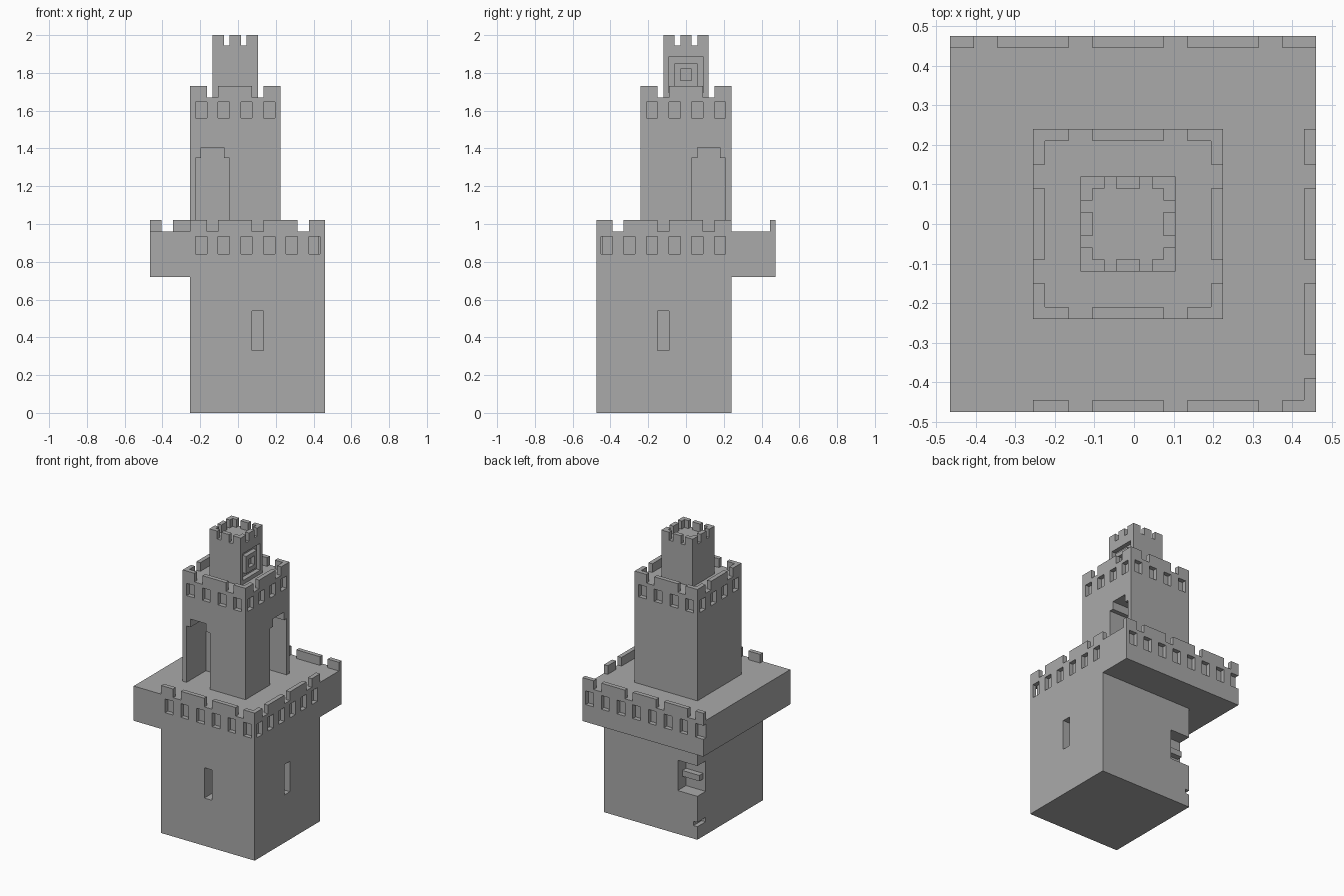
import bpy
import bmesh

cube = bpy.data.objects.get("Cube")
if cube:
    bpy.data.objects.remove(cube, do_unlink=True)

OFFSET = -0.015   # the towers sit slightly off the middle in x
GAP = 0.03        # wall thickness and window depth

stone = bpy.data.materials.new("grey_stone")
stone.use_nodes = True
stone.diffuse_color = (0.4, 0.4, 0.4, 1)
stone.node_tree.nodes["Principled BSDF"].inputs["Base Color"].default_value = (0.4, 0.4, 0.4, 1)


def boxes(name, spans):
    """One object from boxes, each given as three (low, high) spans."""
    bm = bmesh.new()
    for xs, ys, zs in spans:
        made = bmesh.ops.create_cube(bm, size=1)
        for v in made["verts"]:
            v.co = [lo + (c + 0.5) * (hi - lo) for c, (lo, hi) in zip(v.co, (xs, ys, zs))]
            v.co.x += OFFSET
    mesh = bpy.data.meshes.new(name)
    bm.to_mesh(mesh)
    bm.free()
    mesh.materials.append(stone)
    obj = bpy.data.objects.new(name, mesh)
    bpy.context.scene.collection.objects.link(obj)
    return obj


def carve(target, name, spans):
    cutter = boxes(name, spans)
    cutter.hide_render = True
    cutter.hide_viewport = True
    mod = target.modifiers.new(name, "BOOLEAN")
    mod.operation = "DIFFERENCE"
    mod.solver = "EXACT"
    mod.use_self = True
    mod.object = cutter


def along_x(xs, face, depth, zs):
    """Boxes along a wall facing y; depth is signed into the wall."""
    return [(x, sorted((face, face + depth)), zs) for x in xs]


def along_y(ys, face, depth, zs):
    return [(sorted((face, face + depth)), y, zs) for y in ys]


def openings(first, count):
    return [(first + 0.12 * i, first + 0.12 * i + 0.06) for i in range(count)]


def cut_x(xs, face, depth, zs):
    """Cutters that also poke out of the wall."""
    out = -0.05 if depth > 0 else 0.05
    return along_x(xs, face + out, depth - out, zs)


def cut_y(ys, face, depth, zs):
    out = -0.05 if depth > 0 else 0.05
    return along_y(ys, face + out, depth - out, zs)


EDGE, LEFT, KEEP = 0.475, -0.45, 0.24

# Lower keep with arrow slits and the broken back corner
lower_keep = boxes("lower_keep", [((-KEEP, EDGE), (-EDGE, KEEP), (0, 0.72))])
slit_z = (0.33, 0.54)
carve(lower_keep, "arrow_slit_cutter",
      cut_x([(0.09, 0.15)], -EDGE, 0.1, slit_z) + cut_y([(-0.15, -0.09)], EDGE, -0.1, slit_z))
carve(lower_keep, "corner_gap_cutter", [
    ((-0.3, -0.09), (0.15, 0.3), (0.3, 0.51)),
    ((-0.3, -0.21), (0.15, 0.3), (0.09, 0.12))])
boxes("corner_ledge", [((-0.22, -0.09), (0.15, 0.19), (0.38, 0.42))])

# Overhanging platform with a window band on three sides
platform = boxes("platform", [((LEFT, EDGE), (-EDGE, EDGE), (0.72, 0.96))])
band = (0.84, 0.935)
carve(platform, "platform_window_cutter",
      cut_x(openings(-0.21, 6), -EDGE, GAP, band)
      + cut_x(openings(-0.45, 8), EDGE, -GAP, band)
      + cut_y(openings(-0.45, 6), EDGE, -GAP, band))

# Platform battlements
top = (0.96, 1.02)
run = [(-0.09, 0.09), (0.15, 0.33), (0.39, EDGE)]
boxes("front_battlements", along_x([(-KEEP, -0.15)] + run, -EDGE, GAP, top))
boxes("back_battlements", along_x([(LEFT, -0.39), (-0.33, -0.15)] + run, EDGE, -GAP, top))
boxes("right_battlements",
      along_y([(-EDGE, -0.39), (-0.33, -0.15), (-0.09, 0.09), (0.15, KEEP)], EDGE, -GAP, top))


def crown(name, half, merlons, zs):
    """Battlements around all four sides of a square tower."""
    parts = []
    for side in (-1, 1):
        parts += along_x(merlons, side * half, -side * GAP, zs)
        parts += along_y(merlons, side * half, -side * GAP, zs)
    boxes(name, parts)


# Middle tower with two stepped doorways and windows all round
middle_tower = boxes("middle_tower", [((-KEEP, KEEP), (-KEEP, KEEP), (0.96, 1.67))])
windows = []
for side in (-1, 1):
    windows += cut_x(openings(-0.21, 4), side * KEEP, -side * GAP, (1.56, 1.645))
    windows += cut_y(openings(-0.21, 4), side * KEEP, -side * GAP, (1.56, 1.645))
carve(middle_tower, "tower_window_cutter", windows)
for low, high, head in ((0.03, 0.21, 1.35), (0.06, 0.18, 1.405)):
    carve(middle_tower, "doorway_cutter",
          cut_x([(-high, -low)], -KEEP, 0.21, (0.9, head))
          + cut_y([(low, high)], KEEP, -0.21, (0.9, head)))
crown("middle_battlements", KEEP, [(-KEEP, -0.15), (-0.09, 0.09), (0.15, KEEP)], (1.67, 1.73))

# Top turret with a square target-shaped recess on its right side
TURRET = 0.12
turret = boxes("turret", [((-TURRET, TURRET), (-TURRET, TURRET), (1.67, 1.945))])
carve(turret, "recess_cutter", cut_y([(-0.093, 0.093)], TURRET, -GAP, (1.697, 1.883)))
frame = boxes("recess_frame", along_y([(-0.06, 0.06)], TURRET, -GAP, (1.73, 1.85)))
carve(frame, "recess_hole_cutter", cut_y([(-0.03, 0.03)], TURRET, -GAP * 0.9, (1.76, 1.82)))
crown("turret_battlements", TURRET, [(-TURRET, -0.06), (-0.03, 0.03), (0.06, TURRET)], (1.945, 2.0))
